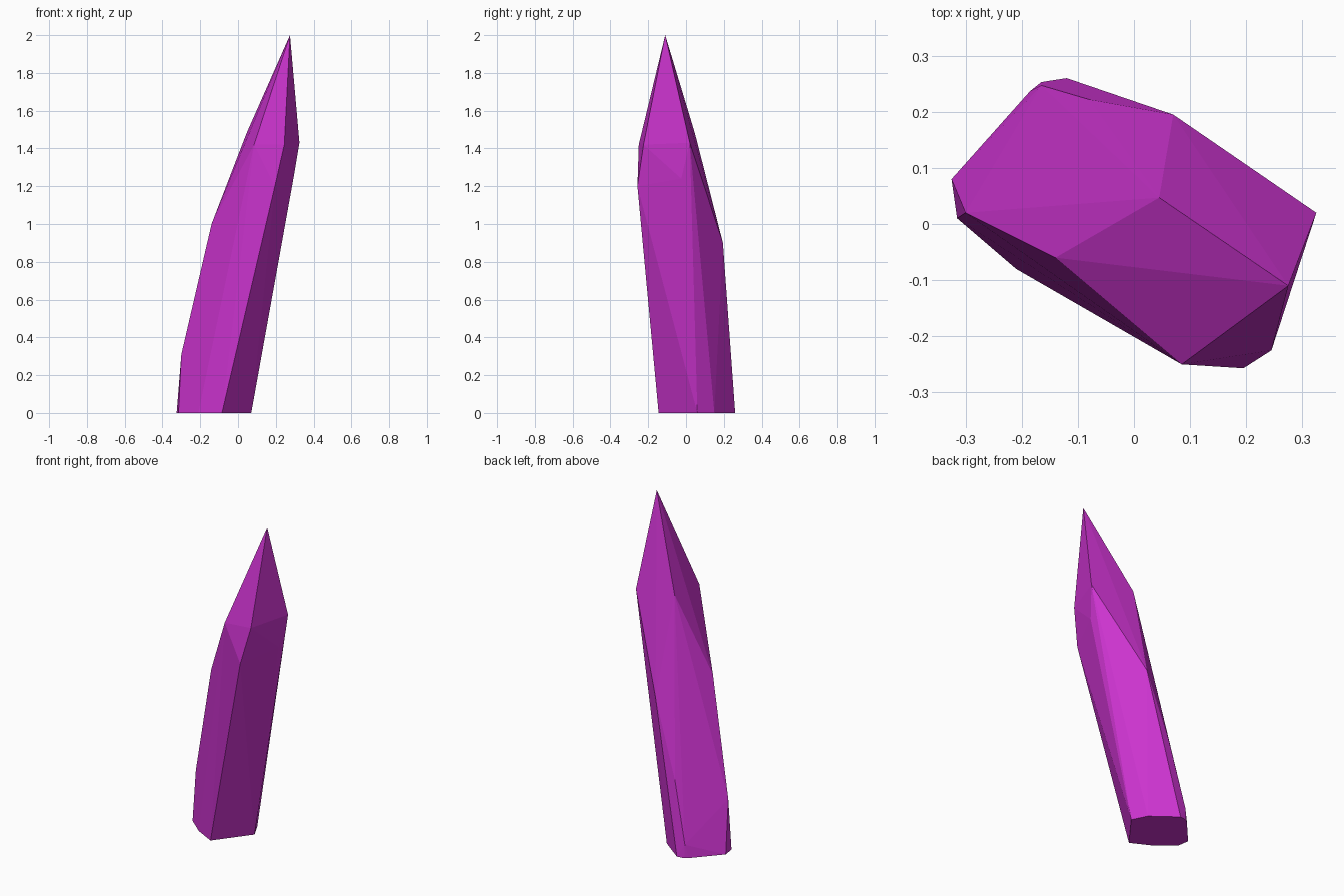
import bpy, bmesh, math

cube = bpy.data.objects.get("Cube")
if cube:
    bpy.data.objects.remove(cube, do_unlink=True)


def make_material(name, colour):
    mat = bpy.data.materials.new(name)
    mat.use_nodes = True
    mat.diffuse_color = colour
    mat.node_tree.nodes["Principled BSDF"].inputs["Base Color"].default_value = colour
    return mat


# Base outline, standing on the ground
base = [(-.325, .08), (-.315, .01), (-.21, -.08), (-.085, -.145),
        (.07, .06), (.025, .15), (-.12, .26), (-.165, .253), (-.185, .237)]

# Corners where the shaft facets break
shaft = [(-.30, .02, .31), (-.165, .247, .08), (-.08, .222, .445),
         (.07, .195, .90), (-.14, -.06, 1.0)]

# Shoulder ring below the point
shoulder = [(.195, -.257, 1.2), (.293, -.025, 1.24), (.085, -.25, 1.42),
            (.245, -.225, 1.42), (.325, .02, 1.43), (.045, .047, 1.48)]

tip = [(.275, -.11, 2.0)]

# Crystal: flat facets stretched over the corners
bm = bmesh.new()
for point in [(x, y, 0) for x, y in base] + shaft + shoulder + tip:
    bm.verts.new(point)
bmesh.ops.convex_hull(bm, input=list(bm.verts))
loose = [v for v in bm.verts if not v.link_faces]
bmesh.ops.delete(bm, geom=loose, context='VERTS')
bmesh.ops.dissolve_limit(bm, angle_limit=math.radians(0.5),
                         verts=list(bm.verts), edges=list(bm.edges))
bmesh.ops.recalc_face_normals(bm, faces=list(bm.faces))

mesh = bpy.data.meshes.new("crystal_shard")
bm.to_mesh(mesh)
bm.free()
mesh.materials.append(make_material("magenta", (.61, .034, .63, 1)))
crystal = bpy.data.objects.new("crystal_shard", mesh)
bpy.context.collection.objects.link(crystal)
